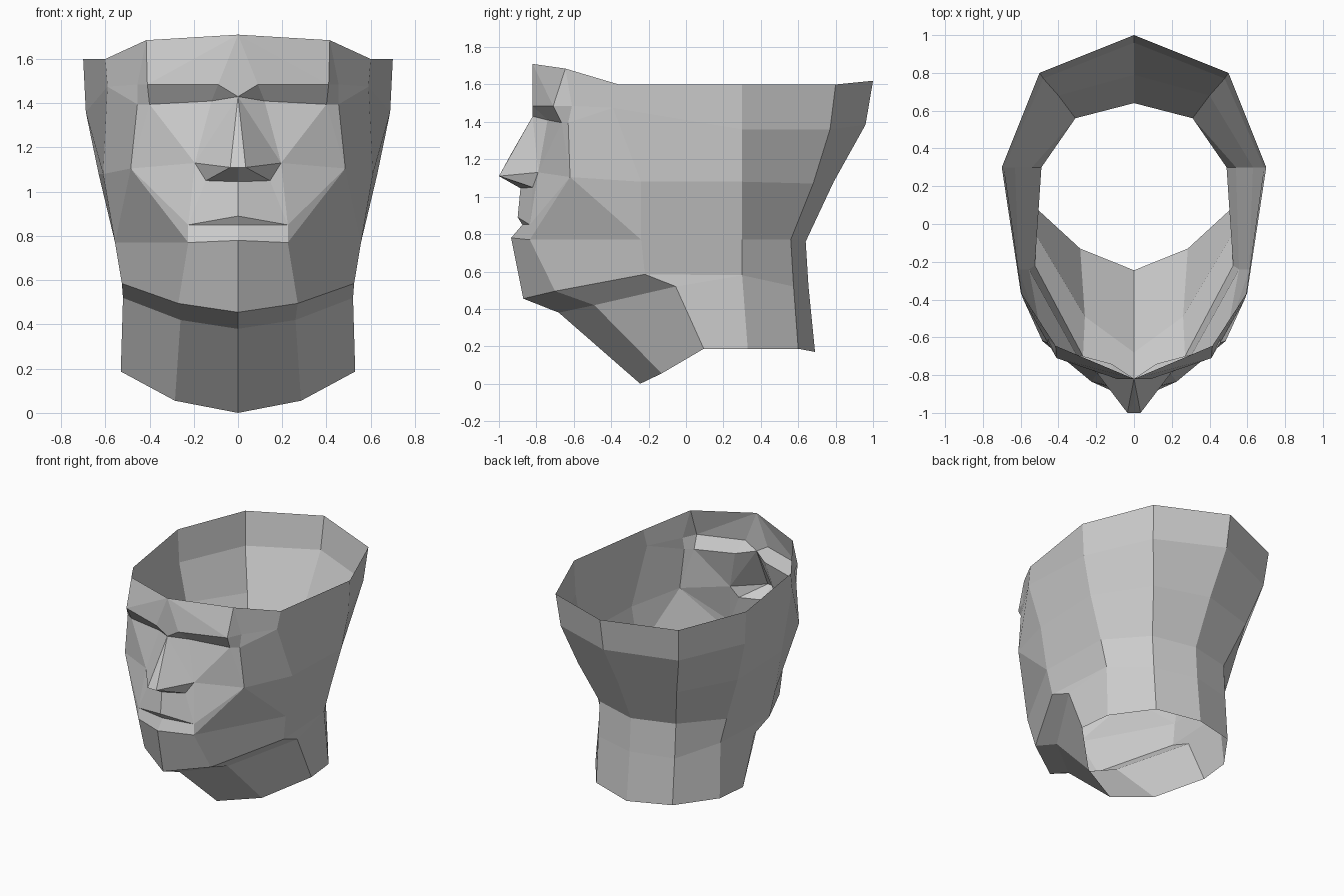
import bpy, bmesh
from mathutils import Vector

if "Cube" in bpy.data.objects:
    bpy.data.objects.remove(bpy.data.objects["Cube"])

bm = bmesh.new()
cache = {}


def vert(p):
    if p not in cache:
        cache[p] = bm.verts.new(p)
    return cache[p]


def face(*pts):
    vs = list(dict.fromkeys(vert(p) for p in pts))
    if len(vs) > 2:
        bm.faces.new(vs)


def loft(*profiles):
    # bridge neighbouring profiles; a repeated point gives a triangle
    for a, b in zip(profiles, profiles[1:]):
        for i in range(len(a) - 1):
            face(a[i], b[i], b[i + 1], a[i + 1])


# Vertical profiles of the back and side of the head (half, x >= 0)
back = [(0, 1, 1.62), (0, .96, 1.385), (0, .79, 1.08), (0, .64, .76), (0, .655, .52), (0, .69, .17)]
rear = [(.5, .8, 1.6), (.48, .77, 1.36), (.4, .68, 1.07), (.31, .56, .77), (.31, .575, .52), (.31, .6, .187)]
side = [(.7, .3, 1.6), (.688, .3, 1.36), (.63, .3, 1.08), (.54, .3, .77), (.49, .3, .58), (.505, .33, .187)]
temple = [(.6, -.36, 1.6), (.59, -.39, 1.475), (.61, -.24, 1.08), (.556, -.24, .77), (.525, -.22, .585)]
loft(back, rear, side)
loft(side[:5], temple)

# Neck, hung from the jaw line
chin, jaw = (0, -.87, .455), (.27, -.7, .495)
neck_top = [(0, -.68, .38), (.26, -.49, .42), (.52, -.055, .52)]
neck_end = [(0, -.245, 0), (.285, -.13, .055), (.53, .095, .187)]
loft([chin, jaw, temple[4]], neck_top, neck_end)
face(temple[4], neck_top[2], side[4])
face(neck_top[2], neck_end[2], side[5], side[4])

# Cheek profile from forehead to jaw
brow_end, eye_end, cheek = (.455, -.61, 1.485), (.455, -.63, 1.395), (.485, -.62, 1.105)
mouth_up, mouth_low = (.225, -.835, .85), (.225, -.835, .77)
fore_side = (.415, -.645, 1.685)
t = temple
loft([t[0], t[1], t[1], t[2]], [fore_side, brow_end, eye_end, cheek])
face(t[2], t[3], cheek)
face(cheek, t[3], mouth_low)
face(t[3], t[4], jaw, mouth_low)

# Forehead and brow
fore, bridge = (0, -.82, 1.71), (0, -.82, 1.43)
brow_in, brow_out = (.09, -.82, 1.485), (.41, -.71, 1.485)
eye_in, eye_out = (.12, -.74, 1.41), (.4, -.665, 1.395)
face(fore, bridge, brow_in)
face(fore, brow_in, brow_out)
face(fore, brow_out, fore_side)
face(fore_side, brow_out, brow_end)
loft([bridge, brow_in, brow_out, brow_end], [bridge, eye_in, eye_out, eye_end])

# Nose
ridge, tip, tip_side = (0, -.94, 1.22), (0, -1, 1.11), (.035, -1, 1.11)
wing, base_side, base = (.195, -.79, 1.13), (.145, -.82, 1.05), (0, -.885, 1.045)
face(bridge, ridge, tip_side)
face(bridge, tip_side, wing)
face(bridge, wing, eye_in)
face(ridge, tip, tip_side)
face(tip, base, base_side, tip_side)
face(tip_side, base_side, wing)

# Cheek front, lips and chin
face(eye_in, wing, eye_out)
face(eye_out, wing, cheek)
face(eye_out, cheek, eye_end)
face(wing, base_side, mouth_up)
face(wing, mouth_up, cheek)
face(cheek, mouth_up, mouth_low)
lips = [base, (0, -.9, .89), (0, -.875, .85), (0, -.935, .78), chin]
loft(lips, [base_side, mouth_up, mouth_up, mouth_low, jaw])

# Consistent outward normals
bmesh.ops.recalc_face_normals(bm, faces=bm.faces)
out = sum((f.normal.dot(f.calc_center_median() - Vector((0, 0, 1))) * f.calc_area() for f in bm.faces))
if out < 0:
    bmesh.ops.reverse_faces(bm, faces=bm.faces)

mesh = bpy.data.meshes.new("head")
bm.to_mesh(mesh)
bm.free()
head = bpy.data.objects.new("head", mesh)
bpy.context.collection.objects.link(head)
mirror = head.modifiers.new("mirror", 'MIRROR')
mirror.use_axis[0] = True
mirror.merge_threshold = .001
